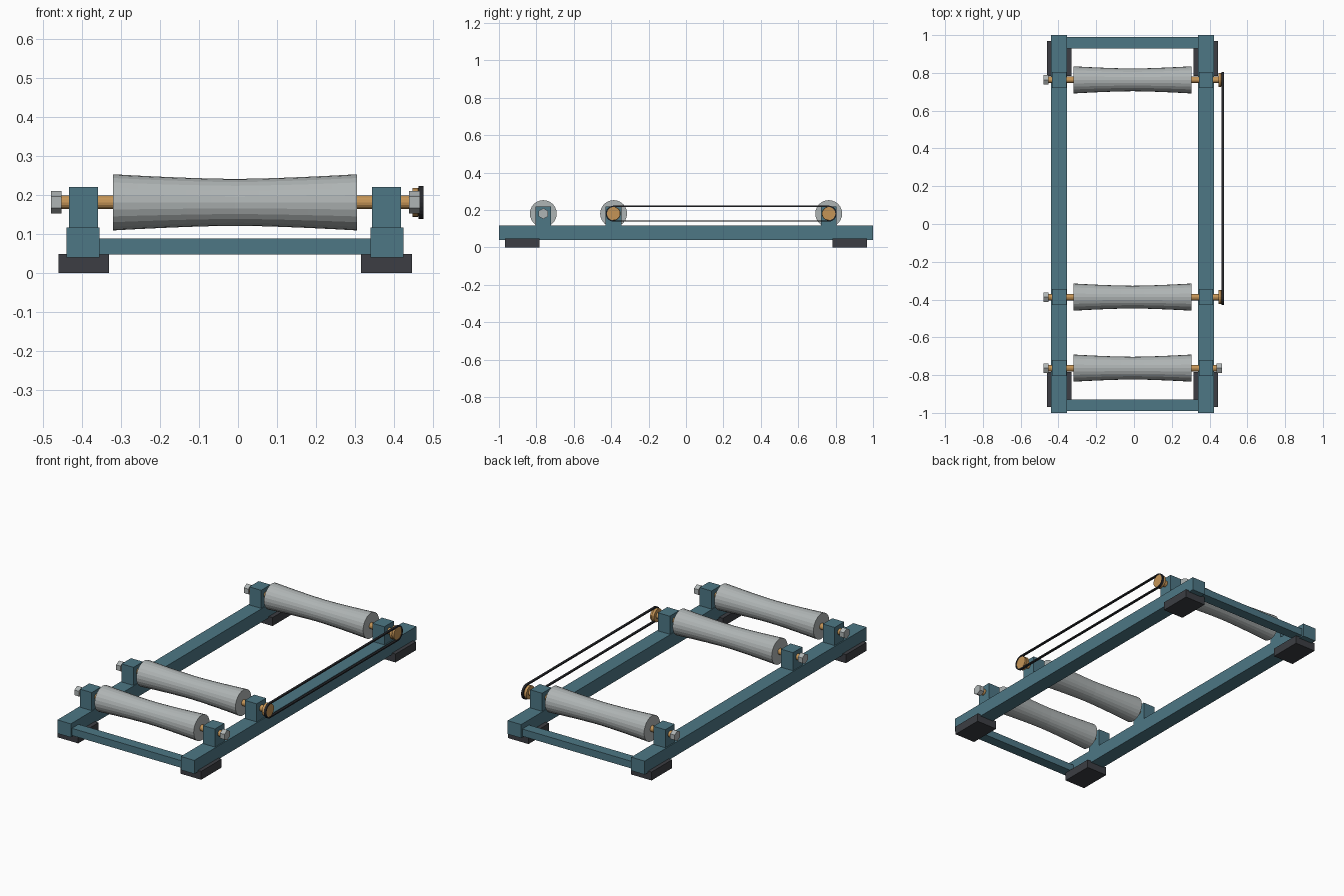
import bpy, bmesh, math

if "Cube" in bpy.data.objects:
    bpy.data.objects.remove(bpy.data.objects["Cube"])

CX = -0.0075          # middle of the frame
AXLE_Z = 0.181
ROLLER_Y = {"front": -0.763, "middle": -0.387, "rear": 0.763}


def material(name, rgb):
    m = bpy.data.materials.new(name)
    m.diffuse_color = (*rgb, 1)
    m.use_nodes = True
    m.node_tree.nodes["Principled BSDF"].inputs["Base Color"].default_value = m.diffuse_color
    return m


TEAL = material("teal_paint", (0.075, 0.185, 0.235))
STEEL = material("grey_metal", (0.43, 0.46, 0.46))
BRASS = material("brass", (0.56, 0.30, 0.095))
RUBBER = material("dark_rubber", (0.045, 0.048, 0.056))
BELT = material("black_belt", (0.02, 0.021, 0.025))


def finish(name, bm, mat):
    bmesh.ops.recalc_face_normals(bm, faces=bm.faces)
    mesh = bpy.data.meshes.new(name)
    bm.to_mesh(mesh)
    bm.free()
    mesh.materials.append(mat)
    obj = bpy.data.objects.new(name, mesh)
    bpy.context.collection.objects.link(obj)
    return obj


def box(name, x, y, z, mat):
    """Box from (min, max) pairs."""
    bm = bmesh.new()
    bmesh.ops.create_cube(bm, size=1)
    for v in bm.verts:
        v.co = [lo + (c + 0.5) * (hi - lo) for c, (lo, hi) in zip(v.co, (x, y, z))]
    return finish(name, bm, mat)


def lathe_x(name, profile, y, sides, mat):
    """Closed turned part along x from (x, radius) points."""
    bm = bmesh.new()
    rings = []
    for x, r in profile:
        rings.append([bm.verts.new((x, y + r * math.sin(2 * math.pi * i / sides),
                                    AXLE_Z + r * math.cos(2 * math.pi * i / sides)))
                      for i in range(sides)])
    for a, b in zip(rings, rings[1:]):
        for i in range(sides):
            j = (i + 1) % sides
            bm.faces.new((a[i], a[j], b[j], b[i]))
    bm.faces.new(rings[0])
    bm.faces.new(rings[-1])
    return finish(name, bm, mat)


# Frame: side rails, rubber feet, bearing posts
for side, s in (("left", -1), ("right", 1)):
    def span(a, b):
        return tuple(sorted((CX + s * a, CX + s * b)))
    box(f"{side}_rail", span(0.347, 0.432), (-1, 1), (0.04, 0.117), TEAL)
    for end, e in (("front", -1), ("rear", 1)):
        box(f"{side}_{end}_foot", span(0.323, 0.453),
            tuple(sorted((e * 0.783, e * 0.968))), (0, 0.048), RUBBER)
    for where, y in ROLLER_Y.items():
        box(f"{side}_{where}_post", span(0.351, 0.426),
            (y - 0.0425, y + 0.0425), (0.11, 0.22), TEAL)

# Cross bars
for end, e in (("front", -1), ("rear", 1)):
    box(f"{end}_cross_bar", (CX - 0.35, CX + 0.35),
        tuple(sorted((e * 0.93, e * 0.99))), (0.047, 0.088), TEAL)

# Rollers with waisted drums, axles, nuts and pulleys
for where, y in ROLLER_Y.items():
    drum = [(CX + 0.3125 * t / 5, 0.06 + 0.012 * (abs(t) / 5) ** 1.5)
            for t in range(-5, 6)]
    lathe_x(f"{where}_roller", drum, y, 24, STEEL)
    lathe_x(f"{where}_axle", [(-0.46, 0.0175), (0.447, 0.0175)], y, 16, BRASS)
    lathe_x(f"{where}_left_nut", [(-0.48, 0.029), (-0.452, 0.029)], y, 6, STEEL)
    if where == "front":
        lathe_x("front_right_nut", [(0.438, 0.029), (0.466, 0.029)], y, 6, STEEL)
    else:
        lathe_x(f"{where}_pulley", [(0.447, 0.037), (0.461, 0.037),
                                    (0.463, 0.0355), (0.473, 0.0355)], y, 24, BRASS)

# Drive belt: a thin loop around the two pulleys
bm = bmesh.new()
loop = []
for centre, start in ((ROLLER_Y["rear"], -90), (ROLLER_Y["middle"], 90)):
    for k in range(13):
        a = math.radians(start + 15 * k)
        loop.append([bm.verts.new((x, centre + r * math.cos(a), AXLE_Z + r * math.sin(a)))
                     for x, r in ((0.463, 0.0355), (0.476, 0.0355),
                                  (0.476, 0.0425), (0.463, 0.0425))])
for a, b in zip(loop, loop[1:] + loop[:1]):
    for i in range(4):
        j = (i + 1) % 4
        bm.faces.new((a[i], a[j], b[j], b[i]))
finish("drive_belt", bm, BELT)
